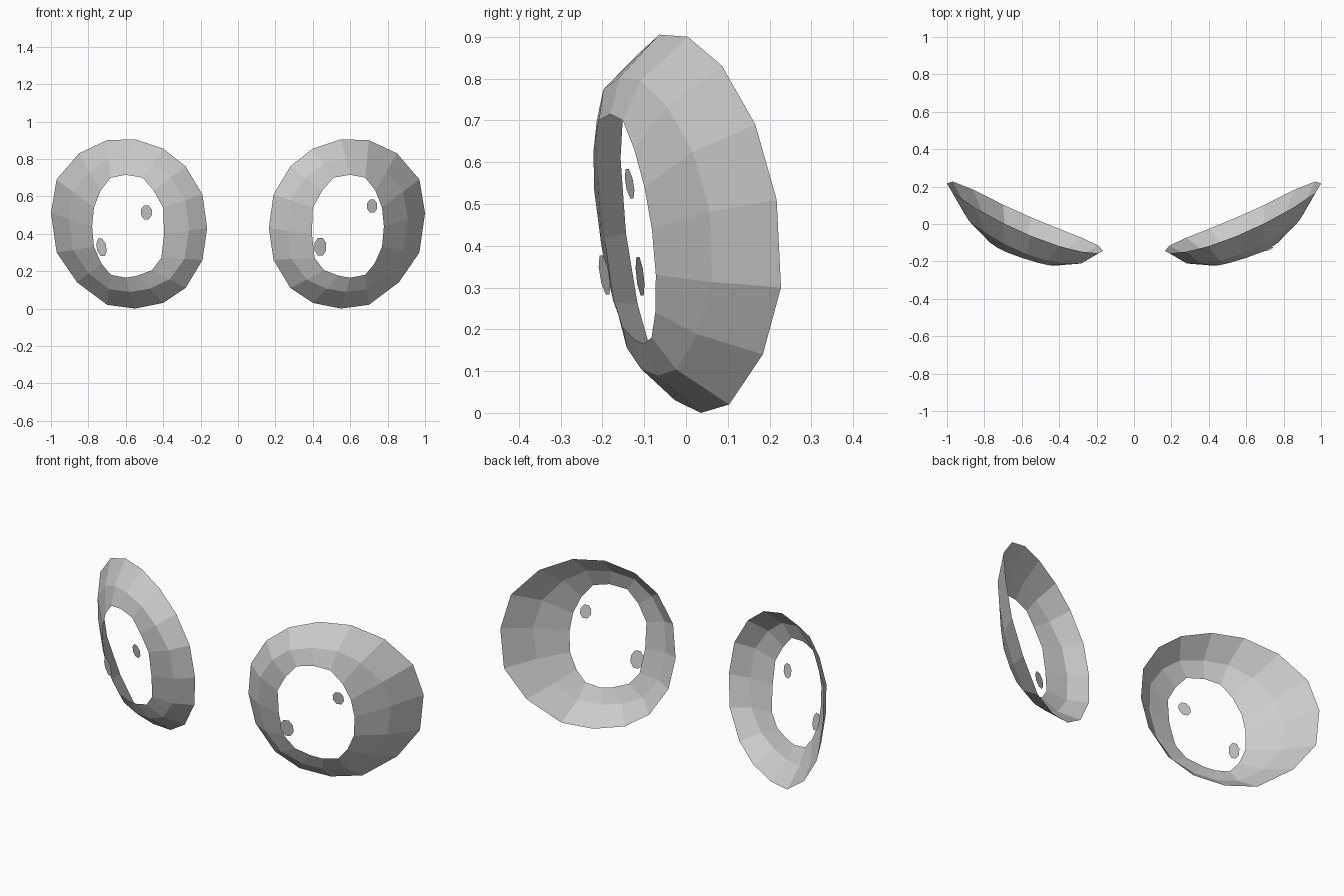
import bpy
import math

if "Cube" in bpy.data.objects:
    bpy.data.objects.remove(bpy.data.objects["Cube"])

N = 16
# Front outlines (x, z) of one eye, counter-clockwise from its outer side
RIM = [(1.0, .51), (.97, .69), (.85, .83), (.70, .90), (.55, .905), (.40, .855),
       (.28, .76), (.19, .61), (.165, .43), (.19, .26), (.28, .11), (.40, .03),
       (.55, 0), (.70, .02), (.86, .14), (.97, .30)]
HOLE = [(.78, .44), (.77, .54), (.735, .63), (.68, .70), (.60, .715), (.51, .70),
        (.45, .63), (.40, .54), (.395, .40), (.41, .27), (.46, .205), (.54, .175),
        (.60, .165), (.68, .18), (.73, .24), (.77, .33)]


def make_object(name, verts, faces):
    mesh = bpy.data.meshes.new(name)
    mesh.from_pydata(verts, [], faces)
    mesh.update()
    ob = bpy.data.objects.new(name, mesh)
    bpy.context.collection.objects.link(ob)
    return ob


def bend(outline, rx, rz, a, b, c, d):
    """Give a flat outline its depth, wrapping it back around the head."""
    pts = []
    for x, z in outline:
        t = math.atan2((z - .45) / rz, (x - .583) / rx)
        y = a + b * math.cos(t) + c * math.sin(t) + d * math.cos(2 * t)
        pts.append((x, y, z))
    return pts


# Middle loop between rim and hole, a little wider at the sides
middle = []
for i, ((xo, zo), (xi, zi)) in enumerate(zip(RIM, HOLE)):
    t = .46 + .12 * math.cos(2 * math.pi * i / N) ** 2
    middle.append((xi + (xo - xi) * t, zi + (zo - zi) * t))

# Curved eye ring, mirrored to the other side
verts = (bend(RIM, .42, .45, .02, .186, -.05, .02)
         + bend(middle, .325, .36, -.09, .13, -.045, .022)
         + bend(HOLE, .195, .275, -.147, .064, -.04, 0))
faces = []
for r in range(2):
    for i in range(N):
        j = (i + 1) % N
        faces.append((r * N + i, r * N + j, (r + 1) * N + j, (r + 1) * N + i))
rings = make_object("eye_rings", verts, faces)
rings.modifiers.new("Mirror", 'MIRROR').use_clip = True


# Small eight-sided highlights lying on the eye surface
def highlight(name, x, y, z, w, h, lean=0):
    side = 1 if x > 0 else -1
    pts = []
    for k in range(8):
        a = 2 * math.pi * (k + .5) / 8
        dz = h / 2 * math.sin(a) * 1.06
        dx = w / 2 * math.cos(a) * 1.06 + lean * dz
        pts.append((x + dx, y + .34 * side * dx - .16 * dz, z + dz))
    make_object(name, pts, [tuple(range(8))])


highlight("right_upper_highlight", .717, -.135, .548, .055, .072)
highlight("right_lower_highlight", .44, -.195, .33, .065, .095)
highlight("left_upper_highlight", -.49, -.2, .514, .06, .075)
highlight("left_lower_highlight", -.73, -.11, .327, .052, .095, -.15)
